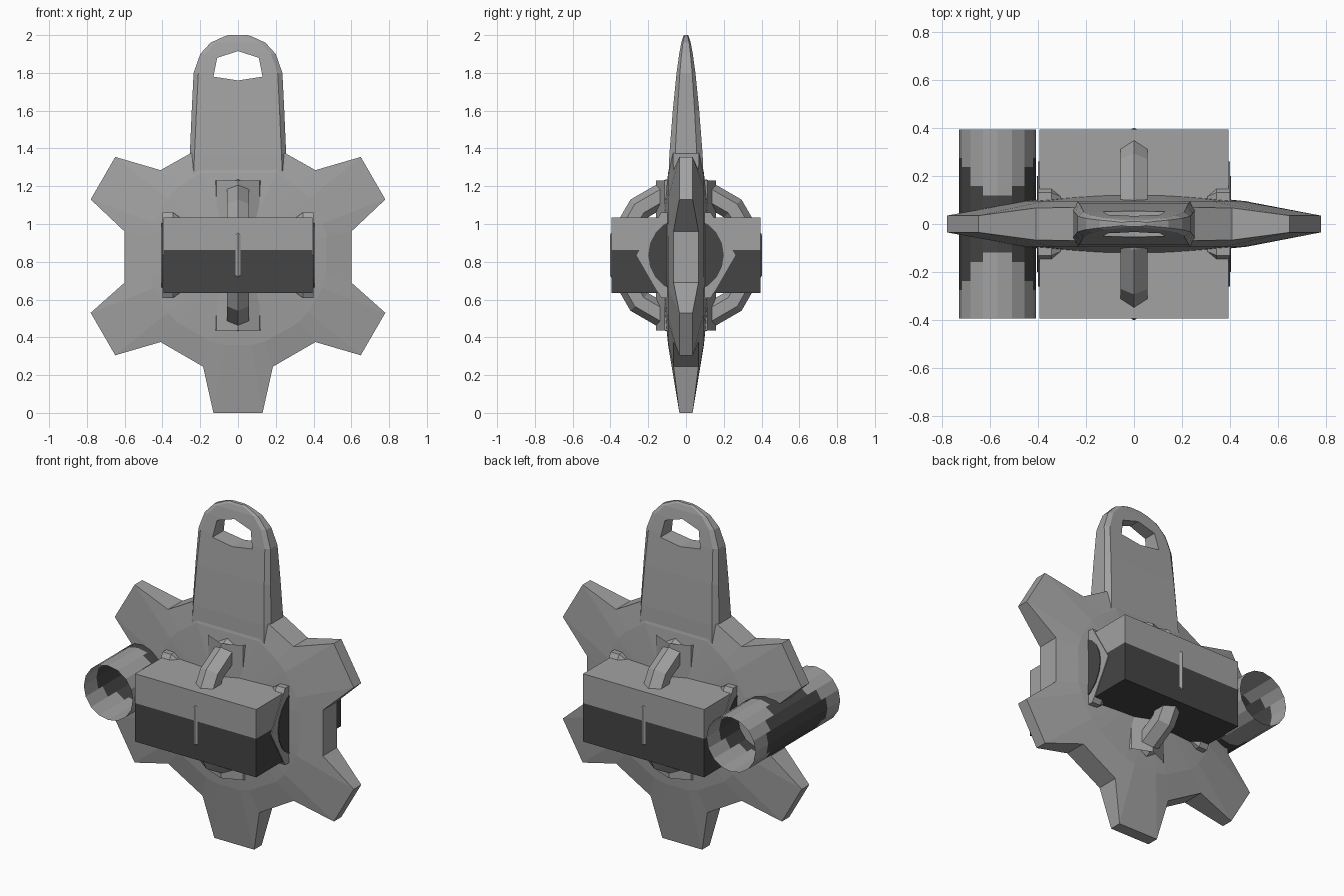
import bpy, bmesh, math
from mathutils import Vector, Matrix

if "Cube" in bpy.data.objects:
    bpy.data.objects.remove(bpy.data.objects["Cube"])

CZ = 0.835  # hub height


def material(name, v):
    m = bpy.data.materials.new(name)
    m.diffuse_color = (v, v, v, 1)
    m.use_nodes = True
    m.node_tree.nodes["Principled BSDF"].inputs["Base Color"].default_value = m.diffuse_color
    return m


GREY = material("steel_grey", 0.36)
DARK = material("dark_grey", 0.06)


def finish(name, bm, mats, recalc=True):
    if recalc:
        bmesh.ops.recalc_face_normals(bm, faces=bm.faces[:])
    me = bpy.data.meshes.new(name)
    bm.to_mesh(me)
    bm.free()
    for m in mats:
        me.materials.append(m)
    ob = bpy.data.objects.new(name, me)
    bpy.context.collection.objects.link(ob)
    return ob


def loft(bm, rings, caps=True):
    """Skin a list of closed point rings."""
    vs = [[bm.verts.new(p) for p in r] for r in rings]
    n = len(vs[0])
    for a, b in zip(vs, vs[1:]):
        for i in range(n):
            j = (i + 1) % n
            bm.faces.new((a[i], a[j], b[j], b[i]))
    if caps:
        bm.faces.new(vs[0])
        bm.faces.new(vs[-1])
    return vs


def circle(r, n, place, phase=0.0):
    return [place(r * math.cos(phase + math.tau * i / n), r * math.sin(phase + math.tau * i / n))
            for i in range(n)]


# Toothed wheel: five teeth, thinning from the hub to the tips
half = [(.13, 0), (.185, .245), (.41, .375), (.65, .305), (.78, .53), (.6, .69),
        (.6, .96), (.78, 1.13), (.65, 1.355), (.41, 1.285), (.25, 1.375)]
outline = half + [(-x, z) for x, z in reversed(half)]


def thick(r):
    return max(0.035, 0.09 - max(0, r - 0.45) * 0.145)


def wheel_ring(scale, side, t=None):
    out = []
    for x, z in outline:
        r = math.hypot(x, z - CZ)
        s = scale if scale == 1 else scale / r
        h = t or thick(r)
        out.append((x * s, side * h, CZ + (z - CZ) * s))
    return out


bm = bmesh.new()
loft(bm, [wheel_ring(.22, -1, .12), wheel_ring(.48, -1, .095), wheel_ring(1, -1),
          wheel_ring(1, 1), wheel_ring(.48, 1, .095), wheel_ring(.22, 1, .12)])
finish("toothed_wheel", bm, [GREY])

# Tapered arm with a rounded top and bevelled edges: (z, half width, half thickness)
rows = [(.95, .275, .105), (1.37, .255, .088), (1.6, .245, .07), (1.8, .235, .05),
        (1.9, .2, .036), (1.96, .145, .025), (1.99, .08, .016), (2.0, .05, .01)]
bm = bmesh.new()
rings = []
for z, w, t in rows:
    i = w - .025
    rings.append([(-i, -t, z), (i, -t, z), (w, -t * .65, z), (w, t * .65, z),
                  (i, t, z), (-i, t, z), (-w, t * .65, z), (-w, -t * .65, z)])
loft(bm, rings)
arm = finish("arm", bm, [GREY])

# Eye hole through the arm
hole = [(-.13, 1.78), (0, 1.76), (.13, 1.78), (.11, 1.88), (0, 1.915), (-.11, 1.88)]
bm = bmesh.new()
loft(bm, [[(x, y, z) for x, z in hole] for y in (-.3, .3)])
cutter = finish("eye_cutter", bm, [GREY])
mod = arm.modifiers.new("eye", 'BOOLEAN')
mod.operation = 'DIFFERENCE'
mod.solver = 'EXACT'
mod.object = cutter
bpy.context.view_layer.objects.active = arm
arm.select_set(True)
bpy.ops.object.modifier_apply(modifier="eye")
bpy.data.objects.remove(cutter)

# Block through the wheel, dark in its lower half
bm = bmesh.new()
loft(bm, [[(x, y, z) for x, y in ((-.395, -.395), (.395, -.395), (.395, .395), (-.395, .395))]
          for z in (.635, .862, 1.035)])
for f in bm.faces:
    f.material_index = 1 if f.calc_center_median().z < .8 else 0
finish("block", bm, [GREY, DARK])

# Hexagonal nuts with dark round ends on both sides of the block
for name, s in (("right", 1), ("left", -1)):
    bm = bmesh.new()
    loft(bm, [circle(r, 6, lambda a, b, x=x: (s * x, a, CZ + b))
              for r, x in ((.2, .27), (.262, .345), (.262, .4))])
    finish(name + "_nut", bm, [GREY])
    bm = bmesh.new()
    loft(bm, [circle(.2, 20, lambda a, b, x=x: (s * x, a, CZ + b)) for x in (.397, .404)])
    finish(name + "_nut_end", bm, [DARK])

# Ring around the block, in the middle plane
bm = bmesh.new()
N, M = 12, 6
ring = []
for i in range(N):
    t = math.tau * (i + .5) / N
    ring.append([bm.verts.new(p) for p in circle(
        .066, M, lambda a, b: (a, (.35 + b) * math.cos(t), CZ + (.35 + b) * math.sin(t)), math.pi / 6)])
for i in range(N):
    for j in range(M):
        k, l = (i + 1) % N, (j + 1) % M
        bm.faces.new((ring[i][j], ring[i][l], ring[k][l], ring[k][j]))
finish("middle_ring", bm, [GREY])

# Open upright pipe through the hub
bm = bmesh.new()
loft(bm, [circle(.16, 8, lambda a, b, z=z: (a, b, z)) for z in (CZ - .4, CZ + .395)], caps=False)
finish("upright_pipe", bm, [GREY])

# Open side pipe, with a dark waist that widens down its sides
bm = bmesh.new()
loft(bm, [circle(.16, 16, lambda a, b, y=y: (-.57 + a, y, .875 + b))
          for y in [-.395 + .79 * i / 20 for i in range(21)]], caps=False)
for f in bm.faces:
    c = f.calc_center_median()
    f.material_index = 1 if abs(c.y) < .1 + .2 * (abs(c.x + .57) / .16) ** 2 else 0
finish("side_pipe", bm, [GREY, DARK])
